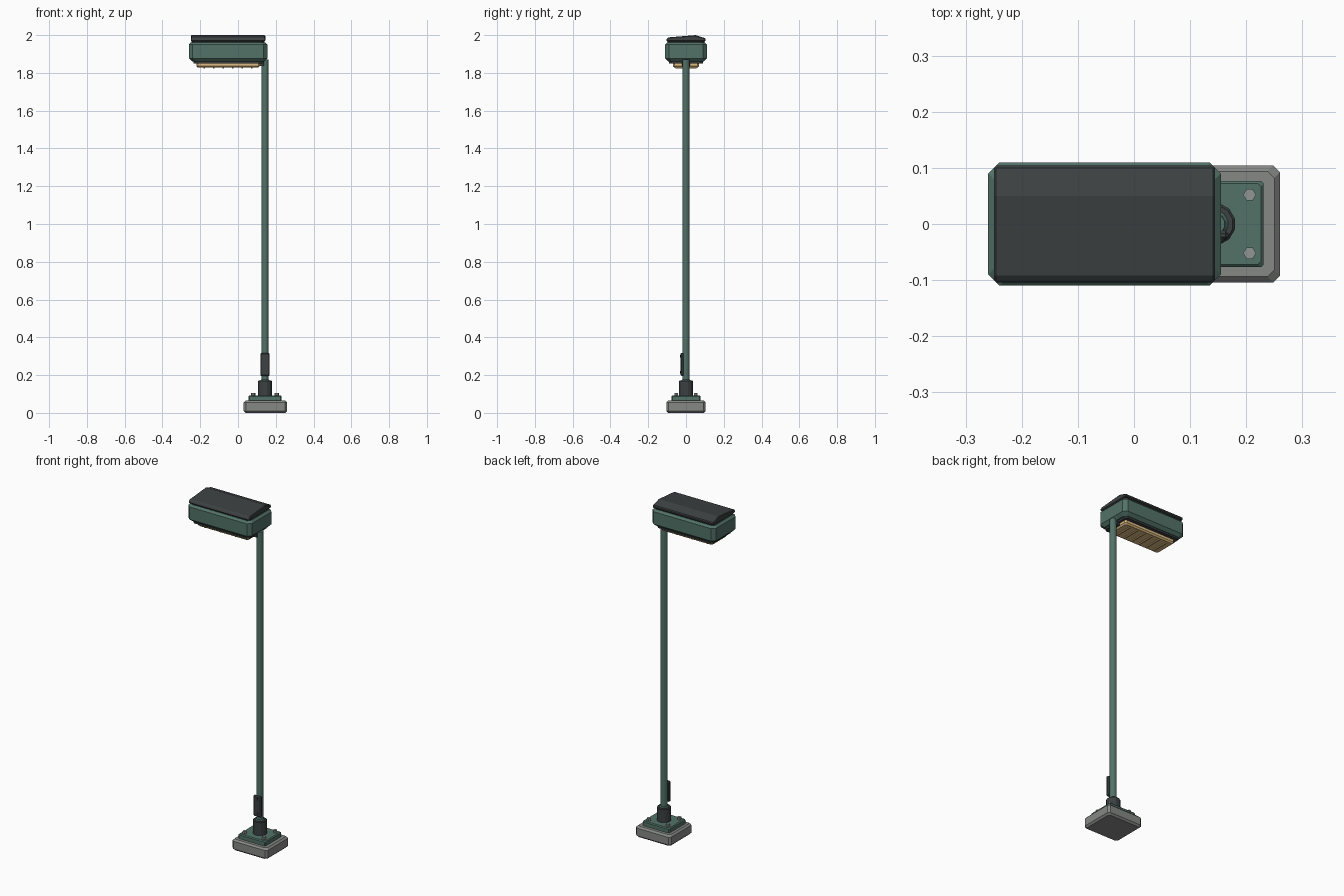
import bpy, bmesh, math
from mathutils import Matrix

cube = bpy.data.objects.get("Cube")
if cube:
    bpy.data.objects.remove(cube, do_unlink=True)


def material(name, r, g, b):
    m = bpy.data.materials.new(name)
    m.use_nodes = True
    m.diffuse_color = (r, g, b, 1)
    m.node_tree.nodes["Principled BSDF"].inputs["Base Color"].default_value = (r, g, b, 1)
    return m


green = material("painted green", 0.085, 0.17, 0.14)
dark = material("dark metal", 0.045, 0.052, 0.053)
concrete = material("concrete", 0.24, 0.25, 0.24)
steel = material("bolt steel", 0.28, 0.3, 0.29)
amber = material("warm lens", 0.74, 0.51, 0.23)


def finish(name, bm, mat):
    bmesh.ops.recalc_face_normals(bm, faces=bm.faces)
    mesh = bpy.data.meshes.new(name)
    bm.to_mesh(mesh)
    bm.free()
    mesh.materials.append(mat)
    obj = bpy.data.objects.new(name, mesh)
    bpy.context.scene.collection.objects.link(obj)
    return obj


def block(name, mat, x, hx, hy, z0, z1, cut, low, high):
    """Box with clipped vertical corners and chamfered lower and upper rims."""
    bm = bmesh.new()
    rings = []
    for z, inset in ((z0, low), (z0 + low, 0), (z1 - high, 0), (z1, high)):
        a, b = hx - inset, hy - inset
        outline = [(a, b - cut), (a - cut, b), (cut - a, b), (-a, b - cut),
                   (-a, cut - b), (cut - a, -b), (a - cut, -b), (a, cut - b)]
        rings.append([bm.verts.new((x + px, py, z)) for px, py in outline])
    for lower, upper in zip(rings, rings[1:]):
        for i in range(8):
            j = (i + 1) % 8
            bm.faces.new((lower[i], lower[j], upper[j], upper[i]))
    bm.faces.new(rings[0])
    bm.faces.new(rings[-1])
    return finish(name, bm, mat)


def cylinder(name, mat, pos, radius, depth, sides, top=None, forward=False):
    """Faceted cylinder centred on pos, upright or pointing forward."""
    bm = bmesh.new()
    turn = Matrix.Rotation(math.pi / 2, 4, 'X') if forward else Matrix.Identity(4)
    spin = Matrix.Rotation(math.pi / sides, 4, 'Z')
    bmesh.ops.create_cone(bm, cap_ends=True, segments=sides, radius1=radius,
                          radius2=radius if top is None else top, depth=depth,
                          matrix=Matrix.Translation(pos) @ turn @ spin)
    return finish(name, bm, mat)


def bevel(obj, width):
    mod = obj.modifiers.new("edge bevel", 'BEVEL')
    mod.width = width
    mod.segments = 1
    mod.limit_method = 'ANGLE'
    mod.angle_limit = math.radians(35)


POLE_X = 0.143
HEAD_X = -0.0525

# Footing, base plate and anchor bolts
block("footing", concrete, 0.145, 0.115, 0.104, 0, 0.065, 0.012, 0.01, 0.01)
block("base_plate", green, POLE_X, 0.088, 0.077, 0.065, 0.092, 0.005, 0, 0.005)
for sx, side in ((1, "left"), (-1, "right")):
    for sy, end in ((1, "back"), (-1, "front")):
        cylinder(f"anchor_bolt_{end}_{side}", steel,
                 (POLE_X + sx * 0.063, sy * 0.052, 0.098), 0.0115, 0.016, 6)

# Pole with its collar
cylinder("collar", dark, (POLE_X, 0, 0.129), 0.038, 0.078, 12)
cylinder("collar_rim", dark, (POLE_X, 0, 0.17), 0.038, 0.004, 12, top=0.034)
cylinder("weld_ring", green, (POLE_X, 0, 0.174), 0.026, 0.006, 12, top=0.02)
cylinder("pole", green, (POLE_X, 0, 1.02), 0.019, 1.70, 12)

# Access hatch on the pole
bm = bmesh.new()
bmesh.ops.create_cube(bm, size=1, matrix=Matrix.Translation((POLE_X, -0.02, 0.257))
                      @ Matrix.Diagonal((0.05, 0.016, 0.122, 1)))
bevel(finish("access_hatch", bm, dark), 0.005)
for z, end in ((0.3, "upper"), (0.215, "lower")):
    cylinder(f"hatch_screw_{end}", dark, (POLE_X, -0.029, z), 0.008, 0.006, 8, forward=True)

# Lamp head
block("lamp_housing", green, HEAD_X, 0.2075, 0.11, 1.86, 1.962, 0.02, 0.017, 0.012)
block("roof_gasket", dark, HEAD_X, 0.193, 0.098, 1.958, 1.972, 0.015, 0, 0)
block("lens_frame", dark, HEAD_X, 0.182, 0.09, 1.85, 1.862, 0.012, 0, 0)
block("pole_bracket", dark, 0.125, 0.014, 0.022, 1.836, 1.862, 0.004, 0, 0)
block("lens", amber, HEAD_X, 0.168, 0.07, 1.828, 1.852, 0.008, 0.008, 0)
for i in range(6):
    block(f"lens_rib_{i + 1}", amber, HEAD_X - 0.125 + i * 0.05, 0.004, 0.056,
          1.823, 1.83, 0.001, 0, 0)

# Pitched roof with its ridge set towards the back
profile = [(-0.104, 1.967), (0.104, 1.967), (0.104, 1.983),
           (0.05, 2.0), (-0.092, 1.988), (-0.104, 1.979)]
bm = bmesh.new()
end_face = bm.faces.new([bm.verts.new((HEAD_X - 0.197, y, z)) for y, z in profile])
new = bmesh.ops.extrude_face_region(bm, geom=[end_face])["geom"]
bmesh.ops.translate(bm, vec=(0.394, 0, 0),
                    verts=[v for v in new if isinstance(v, bmesh.types.BMVert)])
bevel(finish("roof", bm, dark), 0.004)
